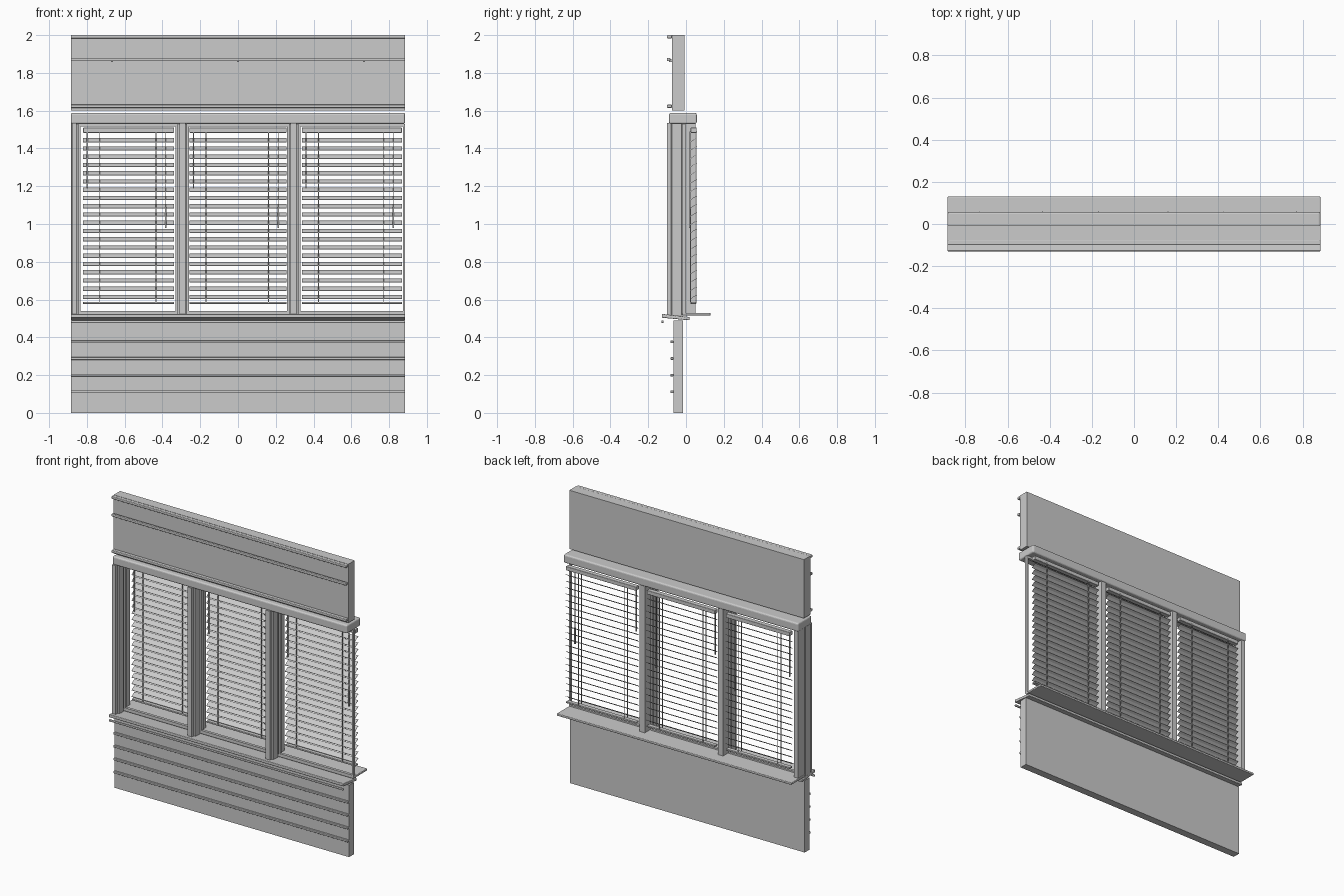
import bpy, bmesh
from mathutils import Vector

cube = bpy.data.objects.get("Cube")
if cube:
    bpy.data.objects.remove(cube, do_unlink=True)

grey = bpy.data.materials.new("light_grey")
grey.use_nodes = True
colour = (0.6, 0.6, 0.6, 1)
grey.diffuse_color = colour
grey.node_tree.nodes["Principled BSDF"].inputs["Base Color"].default_value = colour

W = 0.885          # half width of the wall section


def finish(name, bm, bevel=0):
    bmesh.ops.recalc_face_normals(bm, faces=bm.faces)
    mesh = bpy.data.meshes.new(name)
    bm.to_mesh(mesh)
    bm.free()
    mesh.materials.append(grey)
    ob = bpy.data.objects.new(name, mesh)
    bpy.context.collection.objects.link(ob)
    if bevel:
        mod = ob.modifiers.new("rounded_edges", "BEVEL")
        mod.width, mod.segments = bevel, 3
    return ob


def add_prism(bm, points, step):
    """Close a flat outline and sweep it along a vector."""
    face = bm.faces.new([bm.verts.new(p) for p in points])
    out = bmesh.ops.extrude_face_region(bm, geom=[face])
    verts = [v for v in out["geom"] if isinstance(v, bmesh.types.BMVert)]
    bmesh.ops.translate(bm, verts=verts, vec=Vector(step))


def add_box(bm, x, y, z):
    add_prism(bm, [(x[0], y[0], z[0]), (x[1], y[0], z[0]),
                   (x[1], y[1], z[0]), (x[0], y[1], z[0])], (0, 0, z[1] - z[0]))


def box(name, x, y, z, bevel=0):
    bm = bmesh.new()
    add_box(bm, x, y, z)
    return finish(name, bm, bevel)


def add_rod(bm, x, y, z0, z1, r):
    add_box(bm, (x - r, x + r), (y - r, y + r), (z0, z1))


FULL = (-W, W)

# Upper wall panel with its trims and studded rail
box("upper_panel", FULL, (-0.075, -0.007), (1.6, 2.0))
box("upper_top_trim", FULL, (-0.1, -0.075), (1.982, 2.0), 0.004)
box("upper_bottom_trim", FULL, (-0.1, -0.075), (1.615, 1.633), 0.004)
box("upper_rail", FULL, (-0.1, -0.083), (1.862, 1.88), 0.004)
bm = bmesh.new()
for x in (-0.667, 0, 0.667):
    add_box(bm, (x - 0.006, x + 0.006), (-0.09, -0.07), (1.857, 1.872))
finish("rail_studs", bm)

# Lower wall panel with horizontal battens
box("lower_panel", FULL, (-0.067, -0.015), (0, 0.49))
for i in range(4):
    z = 0.112 + i * 0.088
    box(f"batten_{i + 1}", FULL, (-0.082, -0.067), (z - 0.007, z + 0.007), 0.003)

# Header beam and sills
box("header_beam", FULL, (-0.09, 0.057), (1.53, 1.588), 0.01)
box("inner_sill", FULL, (-0.02, 0.13), (0.515, 0.53), 0.004)
bm = bmesh.new()
add_prism(bm, [(-W, -0.128, 0.504), (-W, 0.018, 0.49), (-W, 0.018, 0.508),
               (-W, -0.128, 0.524)], (2 * W, 0, 0))
finish("outer_sill", bm, 0.004)
box("drip_bar", FULL, (-0.13, -0.118), (0.476, 0.489), 0.004)

# Stepped window posts: half width at each depth, front to back
HALF = [(0.016, -0.1), (0.016, -0.08), (0.025, -0.075), (0.025, -0.025),
        (0.019, -0.02), (0.019, 0.05)]


def post(name, x, left, right):
    outline = [(x + w * right, y, 0.515) for w, y in HALF]
    outline += [(x - w * left, y, 0.515) for w, y in reversed(HALF)]
    bm = bmesh.new()
    add_prism(bm, outline, (0, 0, 1.02))
    finish(name, bm)


post("right_end_post", -0.87, 0.015 / 0.025, 1)
post("right_mullion", -0.295, 1, 1)
post("left_mullion", 0.295, 1, 1)

# Window bays: (frame edges, blind edges)
BAYS = {"right": (-0.845, -0.32, -0.82, -0.338),
        "middle": (-0.27, 0.27, -0.257, 0.257),
        "left": (0.32, W, 0.338, 0.868)}
SLATS, PITCH = 20, 0.0437

for side, (f0, f1, b0, b1) in BAYS.items():
    # Thin sash frame
    bm = bmesh.new()
    y = (-0.022, -0.003)
    t = 0.011
    add_box(bm, (f0, f0 + t), y, (0.525, 1.53))
    add_box(bm, (f1 - t, f1), y, (0.525, 1.53))
    add_box(bm, (f0 + t, f1 - t), y, (0.525, 0.54))
    add_box(bm, (f0 + t, f1 - t), y, (1.515, 1.53))
    finish(f"{side}_window_frame", bm)

    # Blind head and bottom rails
    box(f"{side}_blind_head", (b0, b1), (0.024, 0.056), (1.483, 1.51), 0.003)
    box(f"{side}_blind_foot", (b0, b1), (0.026, 0.054), (0.577, 0.588), 0.002)

    # Tilted, slightly bowed slats, low at the front
    bm = bmesh.new()
    curve = [(0.025, -0.01), (0.04, 0.002), (0.056, 0.01)]
    for i in range(SLATS):
        z = 0.612 + i * PITCH
        lower = [(b0, y, z + h) for y, h in curve]
        upper = [(b0, y, z + h + 0.0025) for y, h in reversed(curve)]
        add_prism(bm, lower + upper, (b1 - b0, 0, 0))
    finish(f"{side}_blind_slats", bm)

    # Ladder cords, pull cord with tassel and tilt wand
    bm = bmesh.new()
    for x in (b0 + 0.088, b1 - 0.096):
        for y in (0.024, 0.057):
            add_rod(bm, x, y, 0.58, 1.49, 0.002)
    add_rod(bm, b1 - 0.045, 0.02, 1.08, 1.49, 0.0015)
    add_rod(bm, b1 - 0.045, 0.02, 0.98, 1.09, 0.004)
    add_rod(bm, b0 + 0.022, 0.022, 1.19, 1.49, 0.003)
    finish(f"{side}_blind_cords", bm)
